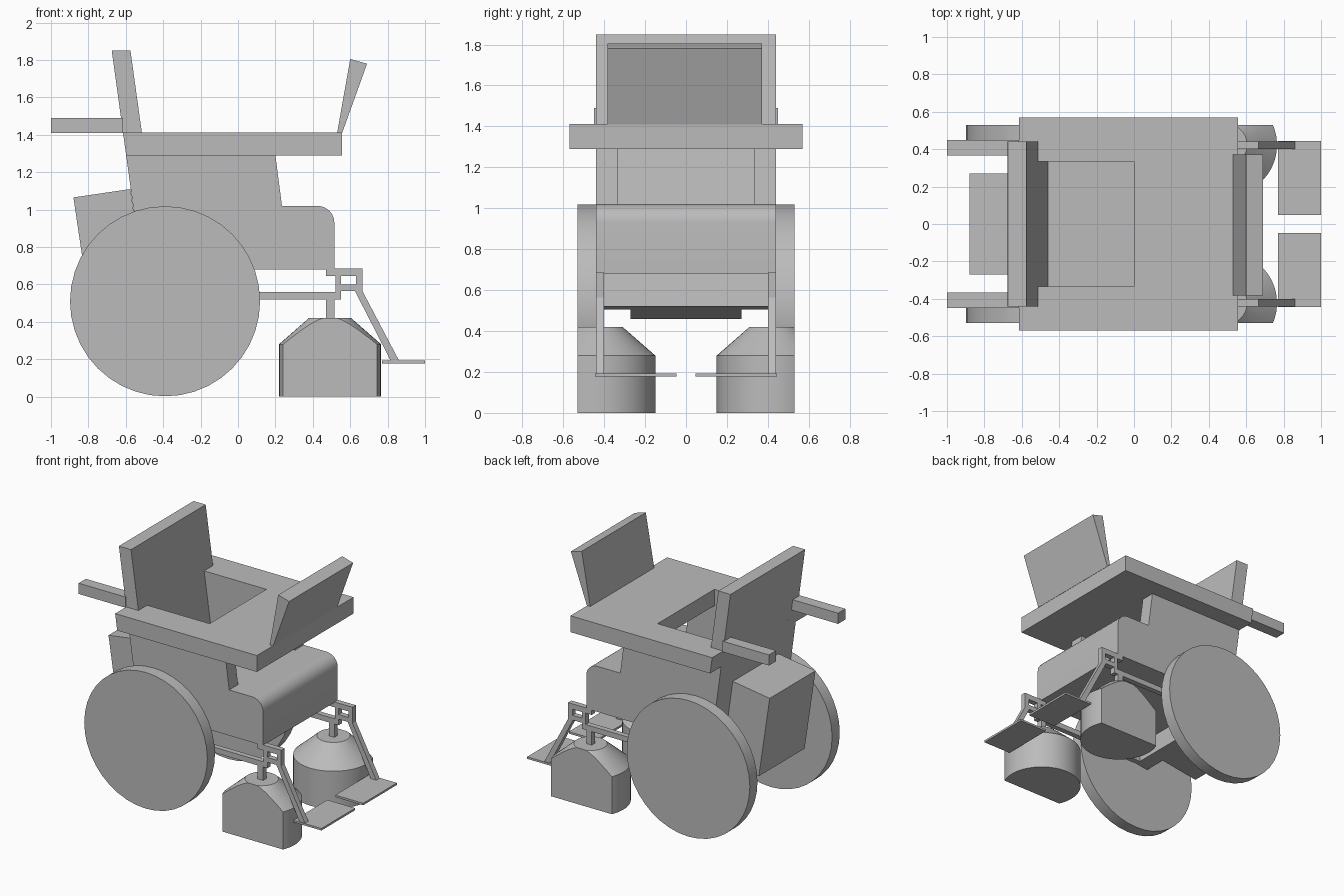
import bpy, bmesh, math
from mathutils import Vector

cube = bpy.data.objects.get("Cube")
if cube:
    bpy.data.objects.remove(cube, do_unlink=True)

GREY = (0.5, 0.5, 0.5, 1.0)
grey = bpy.data.materials.new("plain grey")
grey.use_nodes = True
grey.diffuse_color = GREY
grey.node_tree.nodes["Principled BSDF"].inputs["Base Color"].default_value = GREY

SIDES = ((-1, "front_side"), (1, "back_side"))


def finish(bm, name, smooth=False):
    """Turn a bmesh into a named grey object."""
    bmesh.ops.recalc_face_normals(bm, faces=bm.faces)
    mesh = bpy.data.meshes.new(name)
    bm.to_mesh(mesh)
    bm.free()
    if smooth:
        mesh.shade_smooth()
        mesh.set_sharp_from_angle(angle=math.radians(30))
    mesh.materials.append(grey)
    obj = bpy.data.objects.new(name, mesh)
    bpy.context.scene.collection.objects.link(obj)
    return obj


def extrude(points, offset):
    """Extrude a closed outline along a vector."""
    bm = bmesh.new()
    face = bm.faces.new([bm.verts.new(p) for p in points])
    geom = bmesh.ops.extrude_face_region(bm, geom=[face], use_keep_orig=True)["geom"]
    moved = [v for v in geom if isinstance(v, bmesh.types.BMVert)]
    bmesh.ops.translate(bm, verts=moved, vec=offset)
    return bm


def slab(name, profile, y0, y1, smooth=False):
    """Side profile in x and z, extruded across y."""
    return finish(extrude([(x, y0, z) for x, z in profile], Vector((0, y1 - y0, 0))), name, smooth)


def pair(name, profile, inner, outer):
    """The same slab on both sides."""
    for s, side in SIDES:
        slab(f"{name}_{side}", profile, s * inner, s * outer)


def rect(x0, x1, z0, z1):
    return [(x0, z0), (x1, z0), (x1, z1), (x0, z1)]


# Seat with a rounded top edge
r = 0.09
arc = [(0.515 - r + r * math.cos(a), 1.02 - r + r * math.sin(a))
       for a in (math.radians(15 * i) for i in range(7))]
slab("seat", [(-0.42, 0.68), (0.515, 0.68)] + arc + [(-0.46, 1.02)], -0.44, 0.44, smooth=True)

# Leaning backrest and the box hung behind it
slab("backrest", [(-0.675, 1.85), (-0.575, 1.85), (-0.39, 0.52), (-0.49, 0.505)], -0.44, 0.44)
slab("rear_box", [(-0.88, 1.065), (-0.575, 1.11), (-0.49, 0.505), (-0.79, 0.46)], -0.27, 0.27)

# Armrest panels and push handles
pair("armrest", [(-0.46, 1.02), (0.235, 1.02), (0.2, 1.29), (-0.497, 1.29)], 0.335, 0.44)
pair("push_handle", rect(-1.0, -0.615, 1.41, 1.49), 0.365, 0.45)

# Tray with an opening for the sitter; its rear edge leans with the backrest
w, h, back = 0.57, 0.335, -0.615
outline = [(back, -w), (0.555, -w), (0.555, w), (back, w), (back, h), (0, h), (0, -h), (back, -h)]
bm = extrude([(x, y, 1.29) for x, y in outline], Vector((0, 0, 0.122)))
for v in bm.verts:
    if v.co.x < -0.5 and v.co.z < 1.3:
        v.co.x += 0.017
finish(bm, "tray")

# Tilted panel on the tray
slab("tray_panel", [(0.53, 1.41), (0.557, 1.41), (0.69, 1.78), (0.6, 1.805)], -0.383, 0.372)

# Side rails, footrest legs and footplates
pair("side_rail", [(-0.39, 0.52), (0.47, 0.52), (0.47, 0.41), (0.515, 0.41), (0.515, 0.52),
                   (0.55, 0.52), (0.55, 0.645), (0.665, 0.645), (0.665, 0.685), (0.47, 0.685),
                   (0.47, 0.645), (0.52, 0.645), (0.52, 0.56), (-0.39, 0.56)], 0.4, 0.44)
pair("footrest_leg", [(0.55, 0.565), (0.625, 0.565), (0.82, 0.185), (0.865, 0.185),
                      (0.665, 0.565), (0.665, 0.645), (0.63, 0.645), (0.63, 0.6),
                      (0.55, 0.6)], 0.4, 0.44)
pair("footplate", rect(0.77, 1.0, 0.178, 0.193), 0.047, 0.445)

# Big wheels
wheel = [(-0.39 + 0.508 * math.cos(a), 0.51 + 0.508 * math.sin(a))
         for a in (math.tau * i / 40 for i in range(40))]
for s, side in SIDES:
    slab(f"big_wheel_{side}", wheel, s * 0.44, s * 0.53, smooth=True)

# Casters: domed drums cut flat on the outside
drum = [(0, 0), (0.273, 0), (0.273, 0.28), (0.113, 0.42), (0, 0.42)]
for s, side in SIDES:
    bm = bmesh.new()
    verts = [bm.verts.new((x, 0, z)) for x, z in drum]
    edges = [bm.edges.new(e) for e in zip(verts, verts[1:])]
    bmesh.ops.spin(bm, geom=verts + edges, cent=(0, 0, 0), axis=(0, 0, 1),
                   angle=math.tau, steps=40, use_merge=False)
    bmesh.ops.remove_doubles(bm, verts=bm.verts, dist=0.0005)
    bmesh.ops.bisect_plane(bm, geom=bm.verts[:] + bm.edges[:] + bm.faces[:],
                           plane_co=(0, s * 0.107, 0), plane_no=(0, s, 0), clear_outer=True)
    bmesh.ops.holes_fill(bm, edges=[e for e in bm.edges if e.is_boundary], sides=0)
    caster = finish(bm, f"caster_{side}", smooth=True)
    caster.location = (0.492, s * 0.423, 0)
